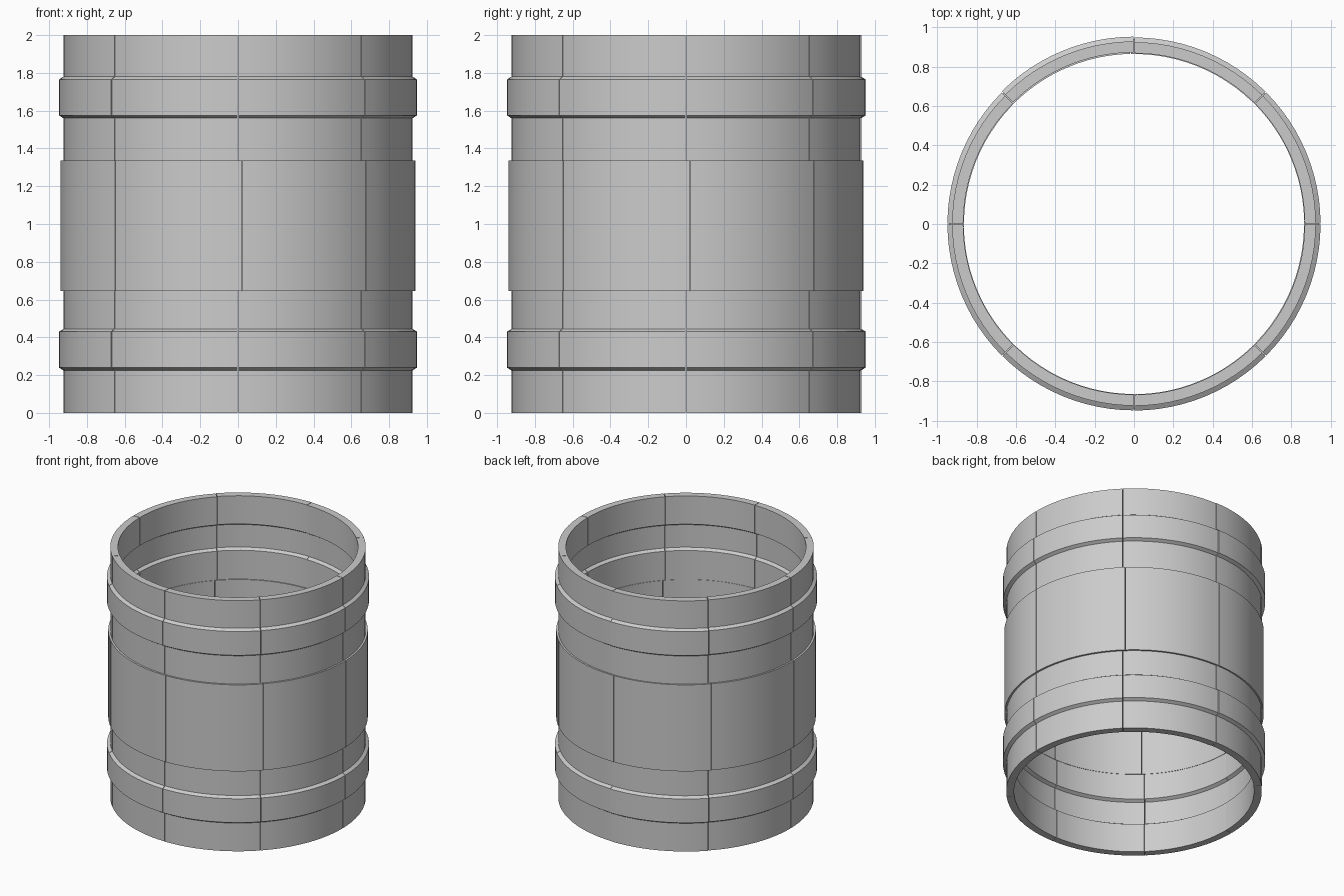
import bpy, bmesh, math

if "Cube" in bpy.data.objects:
    bpy.data.objects.remove(bpy.data.objects["Cube"])

SEGMENTS = 8        # curved panels per tier
STEPS = 12          # facets per panel
GAP = 0.25          # seam width in degrees


def panel_ring(name, profile, start_deg, shifts):
    """Sweep a closed (radius, z) profile into eight separate curved panels."""
    bm = bmesh.new()
    n = len(profile)
    span = 360 / SEGMENTS
    for s in range(SEGMENTS):
        a0 = start_deg + s * span + GAP / 2
        rows = []
        for i in range(STEPS + 1):
            a = math.radians(a0 + (span - GAP) * i / STEPS)
            rows.append([bm.verts.new(((r + shifts[s]) * math.cos(a),
                                       (r + shifts[s]) * math.sin(a), z))
                         for r, z in profile])
        for p, q in zip(rows, rows[1:]):
            for k in range(n):
                m = (k + 1) % n
                bm.faces.new((p[k], q[k], q[m], p[m]))
        # panel end caps
        bm.faces.new(rows[0])
        bm.faces.new(rows[-1][::-1])
    bmesh.ops.recalc_face_normals(bm, faces=bm.faces)
    mesh = bpy.data.meshes.new(name)
    bm.to_mesh(mesh)
    bm.free()
    obj = bpy.data.objects.new(name, mesh)
    bpy.context.collection.objects.link(obj)
    bpy.ops.object.select_all(action='DESELECT')
    obj.select_set(True)
    bpy.context.view_layer.objects.active = obj
    bpy.ops.object.shade_smooth_by_angle(angle=math.radians(20))
    return obj


def collar(z0, z1, ridge):
    """Wall section with a raised band outside and a matching groove inside."""
    outer = [(0.924, z0), (0.924, ridge), (0.948, ridge + 0.015),
             (0.948, ridge + 0.205), (0.924, ridge + 0.22), (0.924, z1)]
    inner = [(0.868, z1), (0.868, ridge + 0.215), (0.892, ridge + 0.20),
             (0.892, ridge + 0.02), (0.868, ridge + 0.005), (0.868, z0)]
    return outer + inner


# panels sit very slightly out of line with each other
collar_shift = [0, 0, 0.004, 0, 0, -0.001, 0, 0]
middle_shift = [0.001, 0, 0.001, 0, 0.001, 0, 0.001, 0]

# lower and upper ribbed collars
panel_ring("lower_collar", collar(0.0, 0.645, 0.225), 0, collar_shift)
panel_ring("upper_collar", collar(1.335, 2.0, 1.56), 0, collar_shift)

# plain middle band
panel_ring("middle_band",
           [(0.938, 0.645), (0.938, 1.335), (0.864, 1.335), (0.864, 0.645)],
           1.2, middle_shift)
